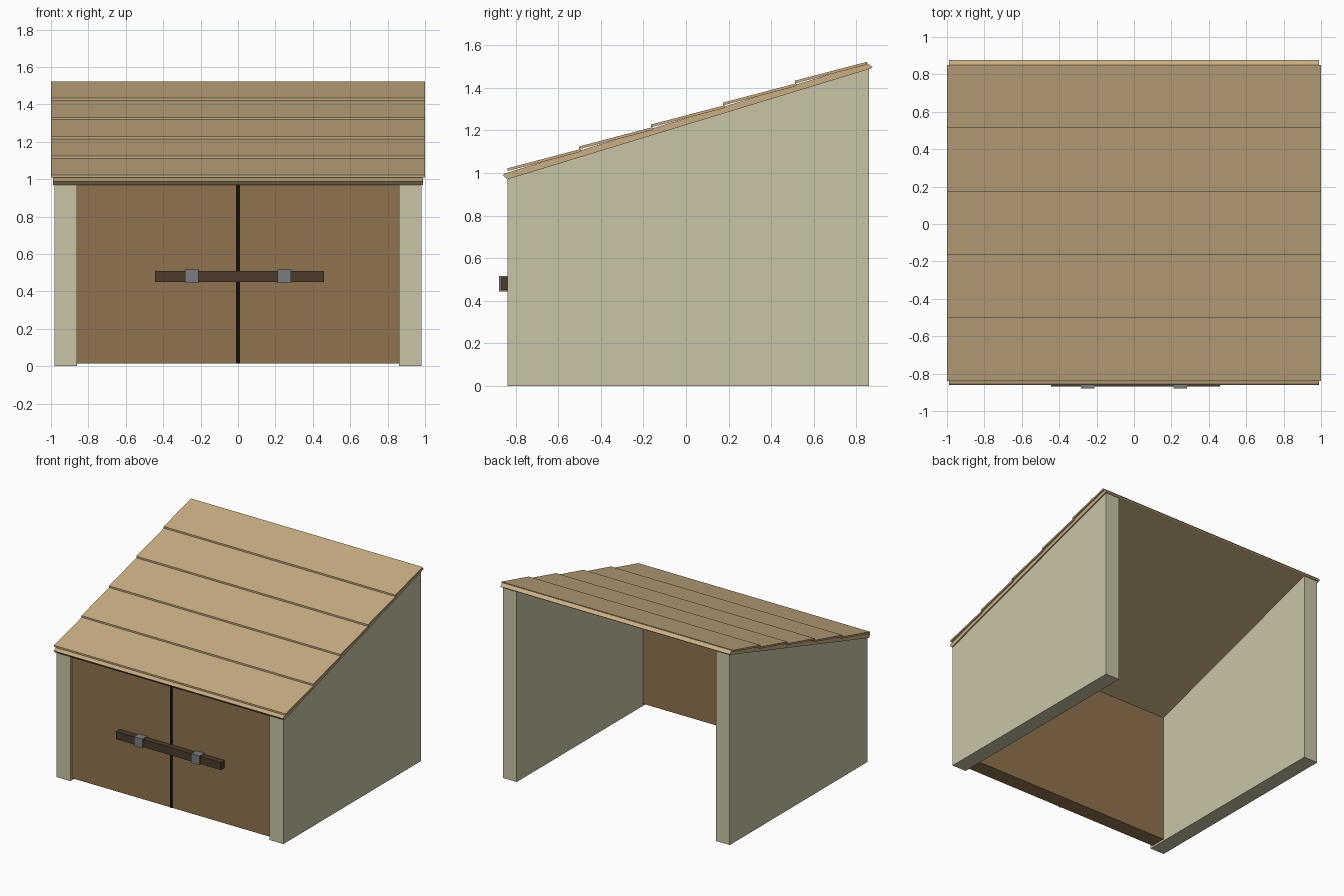
import bpy, bmesh

if "Cube" in bpy.data.objects:
    bpy.data.objects.remove(bpy.data.objects["Cube"])

SLOPE = 0.305  # rise of the roof towards the back


def under_roof(y):
    return 0.97 + SLOPE * (y + 0.84)


def material(name, rgb):
    m = bpy.data.materials.new(name)
    lin = [((c / 255 + 0.055) / 1.055) ** 2.4 for c in rgb]
    m.diffuse_color = (*lin, 1)
    m.use_nodes = True
    m.node_tree.nodes["Principled BSDF"].inputs["Base Color"].default_value = m.diffuse_color
    return m


def prism(name, x0, x1, profile, mat):
    """Extrude a (y, z) profile along x."""
    bm = bmesh.new()
    face = bm.faces.new([bm.verts.new((x0, y, z)) for y, z in profile])
    ext = bmesh.ops.extrude_face_region(bm, geom=[face])
    verts = [g for g in ext["geom"] if isinstance(g, bmesh.types.BMVert)]
    bmesh.ops.translate(bm, verts=verts, vec=(x1 - x0, 0, 0))
    bmesh.ops.recalc_face_normals(bm, faces=bm.faces)
    mesh = bpy.data.meshes.new(name)
    bm.to_mesh(mesh)
    bm.free()
    mesh.materials.append(mat)
    ob = bpy.data.objects.new(name, mesh)
    bpy.context.collection.objects.link(ob)
    return ob


def box(name, x0, x1, y0, y1, z0, z1, mat):
    return prism(name, x0, x1, [(y0, z0), (y1, z0), (y1, z1), (y0, z1)], mat)


def lean_to(name, x0, x1, y0, y1, z0, mat):
    """Upright slab whose top follows the roof."""
    return prism(name, x0, x1, [(y0, z0), (y1, z0), (y1, under_roof(y1)),
                                (y0, under_roof(y0))], mat)


wall = material("wall_cream", (202, 197, 166))
roof = material("roof_wood", (200, 174, 130))
door = material("door_wood", (144, 115, 78))
dark = material("bar_wood", (76, 60, 43))
black = material("seam_black", (16, 15, 13))
metal = material("bracket_metal", (122, 125, 127))

# Side walls
lean_to("left_wall", -0.98, -0.86, -0.84, 0.86, 0, wall)
lean_to("right_wall", 0.86, 0.98, -0.84, 0.86, 0, wall)

# Double door with a dark seam down the middle
lean_to("door_panel", -0.86, 0.86, -0.82, -0.70, 0.015, door)
box("door_seam", -0.01, 0.01, -0.826, -0.815, 0.015, 0.973, black)

# Locking bar held by two brackets
box("door_bar", -0.445, 0.46, -0.87, -0.825, 0.45, 0.51, dark)
for side, x in (("left", -0.247), ("right", 0.247)):
    box(side + "_bar_bracket", x - 0.037, x + 0.037, -0.88, -0.815,
        0.444, 0.516, metal)

# Roof board
prism("roof_board", -0.99, 0.99,
      [(-0.84, 0.97), (-0.86, 0.99), (-0.852, 0.998), (0.85, 1.517),
       (0.877, 1.498), (0.872, 1.492)], roof)

# Overlapping roof planks, each lying a little flatter than the roof
for i in range(5):
    y, z = -0.84 + 0.338 * i, 1.009 + 0.103 * i
    run = 0.345 if i < 4 else 0.338
    rise = 0.2625 * run
    prism(f"roof_plank_{i + 1}", -1.0, 1.0,
          [(y, z), (y + run, z + rise), (y + run, z + rise + 0.013),
           (y, z + 0.013)], roof)
